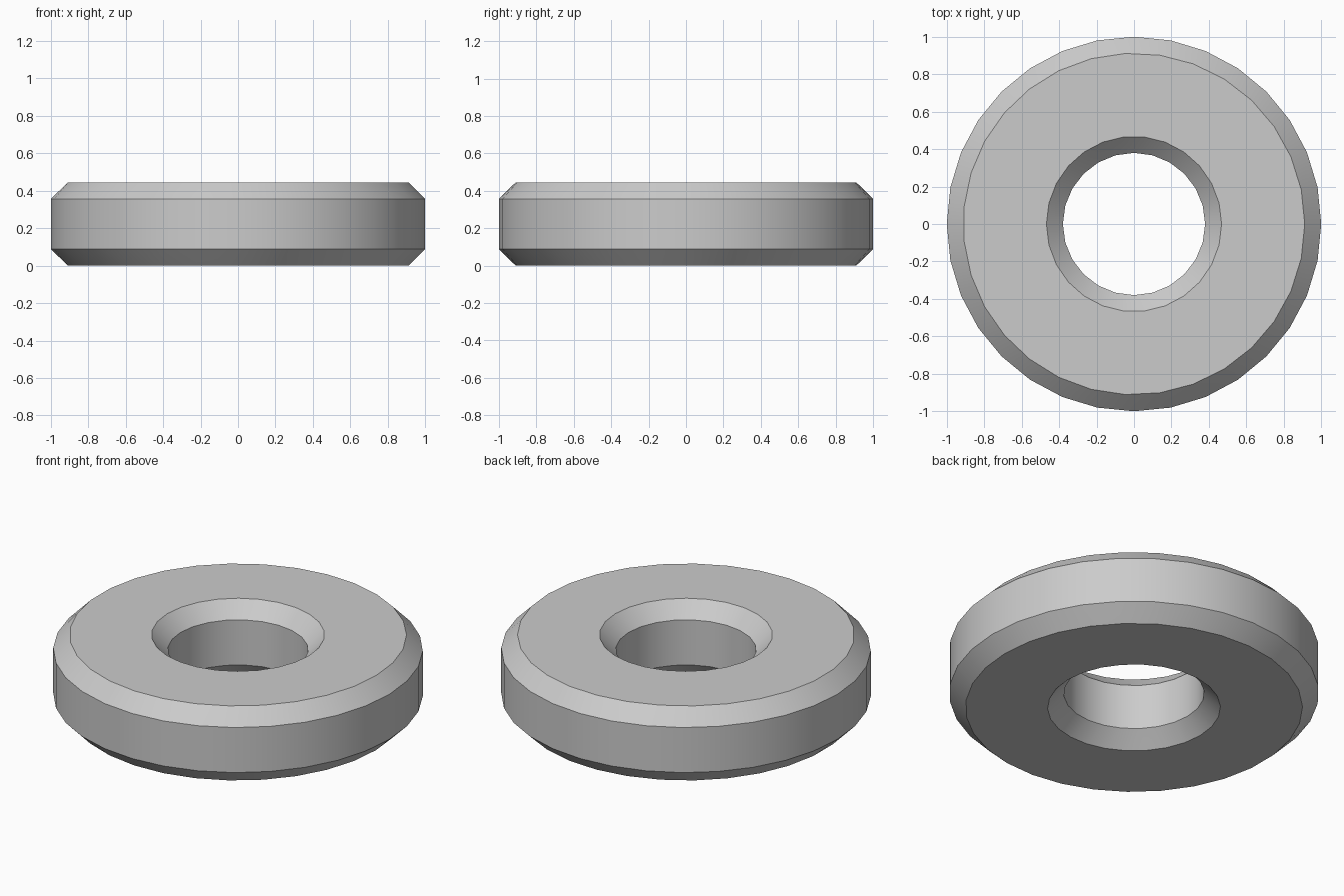
import bpy
import bmesh
import math

cube = bpy.data.objects.get("Cube")
if cube:
    bpy.data.objects.remove(cube, do_unlink=True)

# Chamfered ring cross-section
OUTER, BORE, HEIGHT, CHAMFER = 1.0, 0.38, 0.445, 0.088
SIDES = {"outer": 32, "rim": 31, "mouth": 26, "bore": 24}
profile = [
    (OUTER, CHAMFER, "outer"), (OUTER, HEIGHT - CHAMFER, "outer"),
    (OUTER - CHAMFER, HEIGHT, "rim"), (BORE + CHAMFER, HEIGHT, "mouth"),
    (BORE, HEIGHT - CHAMFER, "bore"), (BORE, CHAMFER, "bore"),
    (BORE + CHAMFER, 0, "mouth"), (OUTER - CHAMFER, 0, "rim"),
]


def add_circle(bm, radius, z, kind):
    n = SIDES[kind]
    return [bm.verts.new((radius * math.cos(math.tau * i / n),
                          radius * math.sin(math.tau * i / n), z))
            for i in range(n)]


def stitch(bm, a, b):
    """Join two circles, which may differ in their number of sides."""
    na, nb = len(a), len(b)
    if na == nb:
        for i in range(na):
            j = (i + 1) % na
            bm.faces.new((a[i], a[j], b[j], b[i]))
        return
    i = j = 0
    while i < na or j < nb:
        if j == nb or (i < na and (i + 1) * nb <= (j + 1) * na):
            bm.faces.new((a[i], a[(i + 1) % na], b[j % nb]))
            i += 1
        else:
            bm.faces.new((a[i % na], b[(j + 1) % nb], b[j]))
            j += 1


# Washer body
bm = bmesh.new()
circles = [add_circle(bm, *point) for point in profile]
for k, circle in enumerate(circles):
    stitch(bm, circle, circles[(k + 1) % len(circles)])
bmesh.ops.recalc_face_normals(bm, faces=bm.faces[:])
mesh = bpy.data.meshes.new("washer")
bm.to_mesh(mesh)
bm.free()
washer = bpy.data.objects.new("washer", mesh)
bpy.context.collection.objects.link(washer)

# Plain grey finish
grey = bpy.data.materials.new("light grey")
grey.use_nodes = True
colour = (0.6, 0.6, 0.6, 1)
grey.diffuse_color = colour
grey.node_tree.nodes["Principled BSDF"].inputs["Base Color"].default_value = colour
mesh.materials.append(grey)

# Smooth round walls with sharp chamfer edges
bpy.ops.object.select_all(action="DESELECT")
washer.select_set(True)
bpy.context.view_layer.objects.active = washer
bpy.ops.object.shade_smooth_by_angle(angle=math.radians(30))
